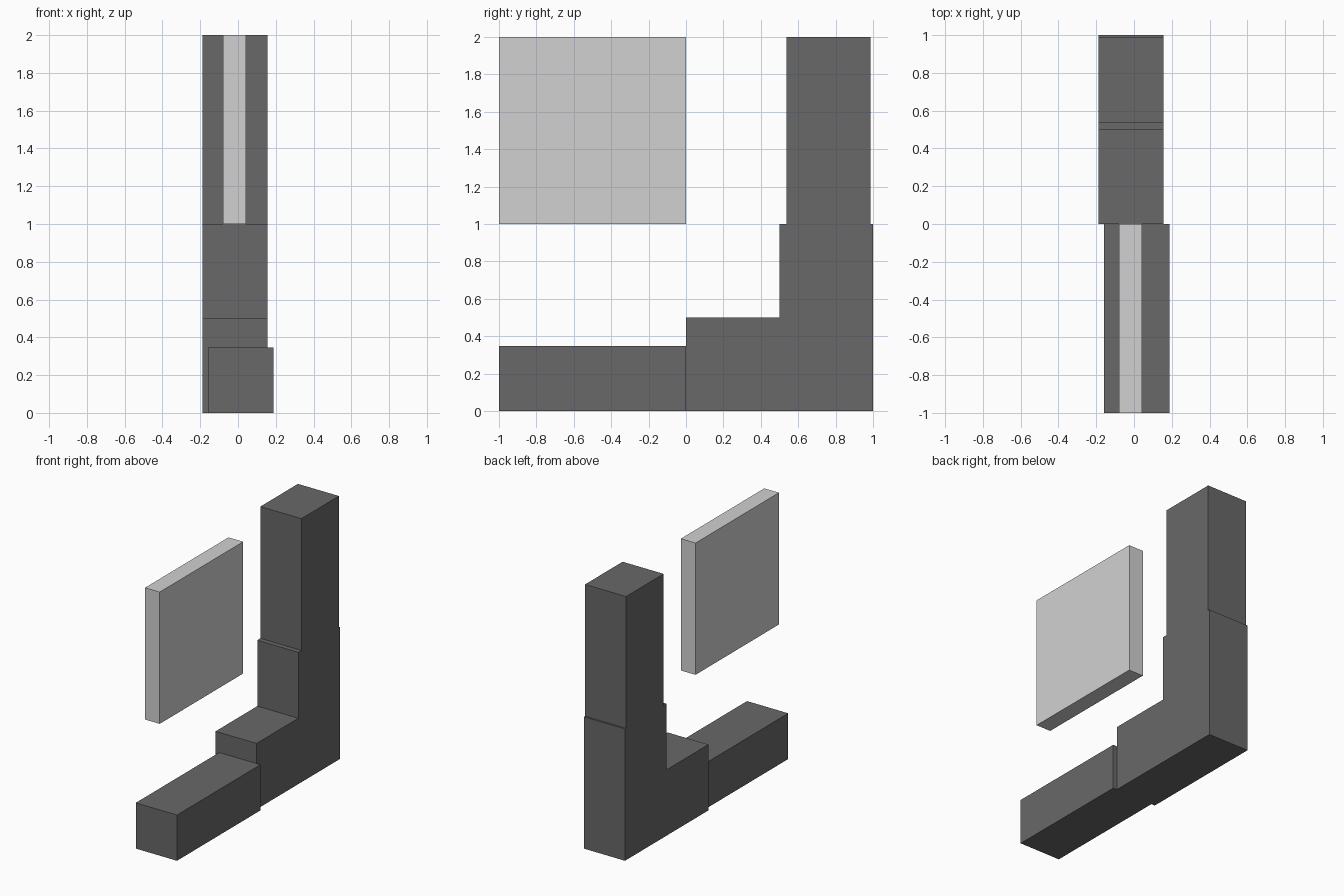
import bpy

if "Cube" in bpy.data.objects:
    bpy.data.objects.remove(bpy.data.objects["Cube"])


def material(name, value):
    m = bpy.data.materials.new(name)
    m.diffuse_color = (value, value, value, 1.0)
    m.use_nodes = True
    m.node_tree.nodes["Principled BSDF"].inputs["Base Color"].default_value = m.diffuse_color
    return m


dark = material("dark_grey", 0.14)
light = material("light_grey", 0.64)


def extrude_profile(name, x0, x1, profile, mat):
    """Extrude a counter-clockwise (y, z) profile along x."""
    n = len(profile)
    verts = [(x, y, z) for x in (x0, x1) for y, z in profile]
    faces = [tuple(reversed(range(n))), tuple(range(n, 2 * n))]
    faces += [(i, (i + 1) % n, n + (i + 1) % n, n + i) for i in range(n)]
    mesh = bpy.data.meshes.new(name)
    mesh.from_pydata(verts, [], faces)
    mesh.materials.append(mat)
    obj = bpy.data.objects.new(name, mesh)
    bpy.context.collection.objects.link(obj)
    return obj


def block(name, x, y, z, mat):
    """Box from its x, y and z ranges."""
    rect = [(y[0], z[0]), (y[1], z[0]), (y[1], z[1]), (y[0], z[1])]
    return extrude_profile(name, x[0], x[1], rect, mat)


# Low beam at the front
block("front_beam", (-0.158, 0.188), (-1, 0), (0, 0.347), dark)

# L-shaped corner block
extrude_profile("corner_block", -0.188, 0.156,
                [(0, 0), (1, 0), (1, 1), (0.5, 1), (0.5, 0.5), (0, 0.5)], dark)

# Upright post, slightly narrower than the block below
block("upright_post", (-0.188, 0.156), (0.537, 0.987), (1, 2), dark)

# Floating light panel
block("light_panel", (-0.08, 0.043), (-1, 0), (1, 2), light)
